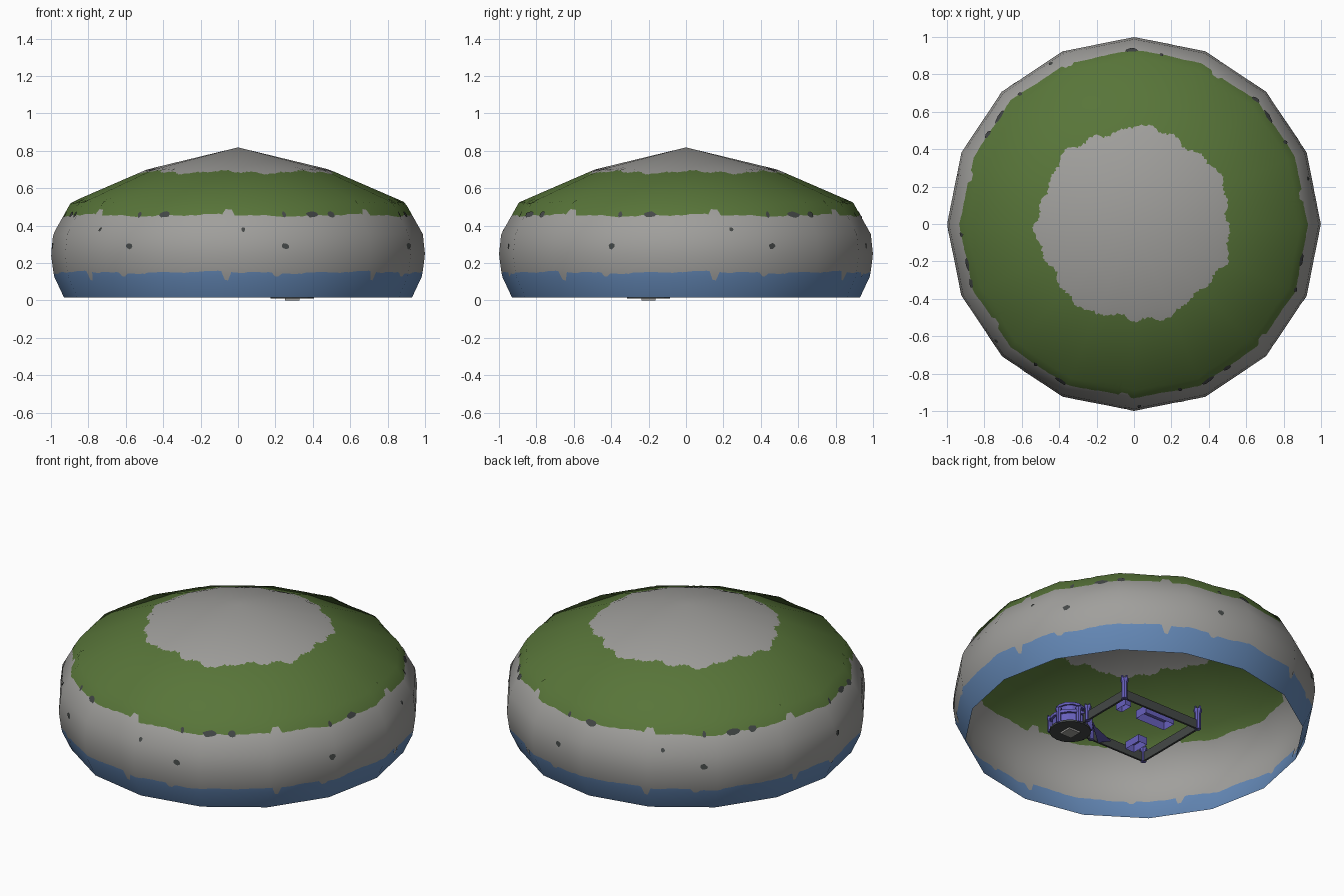
import bpy, bmesh, math, random
from mathutils import Vector, Matrix

if "Cube" in bpy.data.objects:
    bpy.data.objects.remove(bpy.data.objects["Cube"])

random.seed(4)

def mat(name, rgb):
    m = bpy.data.materials.new(name)
    m.diffuse_color = [((c / 255 + 0.055) / 1.055) ** 2.4 for c in rgb] + [1]
    m.use_nodes = True
    m.node_tree.nodes["Principled BSDF"].inputs["Base Color"].default_value = m.diffuse_color
    return m

BLUE = mat("water blue", (100, 136, 182))
GREY = mat("rock grey", (160, 159, 156))
GREEN = mat("grass green", (88, 117, 57))
DARK = mat("dark stone", (68, 72, 71))
PURPLE = mat("castle purple", (103, 96, 188))

def finish(bm, name, mats):
    me = bpy.data.meshes.new(name)
    bm.to_mesh(me)
    bm.free()
    ob = bpy.data.objects.new(name, me)
    bpy.context.collection.objects.link(ob)
    for m in mats:
        me.materials.append(m)
    return ob

# ---- island shell: 16-sided lathe, painted in uneven bands ----
PROF = [(0.93, 0.015), (0.984, 0.13), (1.0, 0.245), (0.988, 0.355),
        (0.893, 0.524), (0.487, 0.70), (0.0, 0.818)]
SEG = [Vector((b[1] - a[1], a[0] - b[0])).normalized() for a, b in zip(PROF, PROF[1:])]
NRM = [SEG[0]] + [(a + b).normalized() for a, b in zip(SEG, SEG[1:])] + [Vector((0, 1))]

def ring_dir(a):
    """Point on the unit 16-gon in direction a."""
    step = math.tau / 16
    f = a / step
    i = math.floor(f)
    p, q = [Vector((math.cos(k * step), math.sin(k * step))) for k in (i, i + 1)]
    return p.lerp(q, f - i)

def shell(a, z):
    """Surface point and smooth normal at angle a, height z."""
    d = ring_dir(a)
    for i in range(6):
        if z <= PROF[i + 1][1] or i == 5:
            t = min(1, (z - PROF[i][1]) / (PROF[i + 1][1] - PROF[i][1]))
            r = PROF[i][0] * (1 - t) + PROF[i + 1][0] * t
            n = NRM[i].lerp(NRM[i + 1], t)
            u = d.normalized()
            return (Vector((d.x * r, d.y * r, z)),
                    Vector((u.x * n.x, u.y * n.x, n.y)).normalized())

COLS = 336

def ragged(base, amp, notches=()):
    """Edge height per column; the pattern repeats seven times round."""
    n = COLS // 7
    noise = [random.uniform(-0.3, 0.3) * amp for _ in range(n)]
    out = []
    for c in range(COLS):
        a = math.tau * c / COLS
        h = base + amp * (0.6 * math.sin(7 * a + 1) + 0.4 * math.sin(21 * a)) + noise[c % n]
        for deg, depth, width in notches:
            d = (math.degrees(a) - deg + 25.71) % 51.43 - 25.71
            if abs(d) < width:
                h += depth
        out.append(h)
    return out

edges = [[0.015] * COLS,
         ragged(0.150, 0.008, [(-93.5, -0.045, 1.3), (-129, -0.02, 1)]),
         ragged(0.455, 0.008, [(-93, 0.03, 1.3)]),
         ragged(0.686, 0.011),
         [0.815] * COLS]
bm = bmesh.new()
normals, grid, bands = [], [], []
for b, sub in enumerate((5, 12, 10, 8)):
    for s in range(sub + (b == 3)):
        row = []
        for c in range(COLS):
            z = edges[b][c] + (edges[b + 1][c] - edges[b][c]) * s / sub
            p, n = shell(math.tau * c / COLS, z)
            row.append(bm.verts.new(p))
            normals.append(n)
        grid.append(row)
        bands.append((0, 1, 2, 1)[b])
apex = bm.verts.new((0, 0, 0.818))
normals.append(Vector((0, 0, 1)))
for r in range(len(grid)):
    for c in range(COLS):
        d = (c + 1) % COLS
        if r + 1 < len(grid):
            f = bm.faces.new((grid[r][c], grid[r][d], grid[r + 1][d], grid[r + 1][c]))
        else:
            f = bm.faces.new((grid[r][c], grid[r][d], apex))
        f.material_index = bands[r]
        f.smooth = True
island = finish(bm, "island_shell", [BLUE, GREY, GREEN])
island.data.normals_split_custom_set_from_vertices(normals)

# ---- dark stones: thin plates on the shell ----
bm = bmesh.new()

def stone(deg, z, w, h):
    vs = []
    for k in range(9):
        t = math.tau * k / 9
        j = random.uniform(0.8, 1.15)
        p, n = shell(math.radians(deg) + w * j * math.cos(t), z + h * j * math.sin(t))
        vs.append(bm.verts.new(p + n * 0.004))
    bm.faces.new(vs)

for k in range(7):
    stone(-75 + k * 51.43, 0.29, 0.02, 0.016)
for k in range(4):
    o = k * 102.86
    stone(-88.3 + o, 0.378, 0.012, 0.012)
    for deg, w in ((-115, 0.037), (-64.5, 0.045), (-74.5, 0.012), (-125, 0.012), (-160, 0.025)):
        if k < 3 or deg < -100:
            stone(deg + o, 0.457, w, 0.016)
finish(bm, "dark_stones", [DARK])

# ---- castle under the shell ----
def prim(name, m, parts):
    """parts: ('box', x,y,z, sx,sy,sz) or ('cyl', x,y,z, r1,r2,h, sides); z is the base."""
    bm = bmesh.new()
    for kind, x, y, z, *s in parts:
        T = Matrix.Translation((x, y, z + s[2] / 2))
        if kind == "box":
            bmesh.ops.create_cube(bm, size=1, matrix=T @ Matrix.Diagonal((*s[:3], 1)))
        else:
            bmesh.ops.create_cone(bm, cap_ends=True, segments=s[3], radius1=s[0],
                                  radius2=s[1], depth=s[2], matrix=T)
    return finish(bm, name, [m])

X0, X1, Y0, Y1, Z = -0.235, 0.29, -0.20, 0.265, 0.015
KEEP_R = 0.115

# courtyard walls, ending at the keep in the front right corner
prim("courtyard_walls", DARK, [
    ("box", (X0 + X1) / 2, Y1, Z, X1 - X0, 0.012, 0.055),
    ("box", X0, (Y0 + Y1) / 2, Z, 0.012, Y1 - Y0, 0.055),
    ("box", (X0 + X1 - KEEP_R) / 2, Y0, Z, X1 - X0 - KEEP_R, 0.012, 0.055),
    ("box", X1, (Y0 + KEEP_R + Y1) / 2, Z, 0.012, Y1 - Y0 - KEEP_R, 0.055)])

def tower(x, y, r, h):
    return [("cyl", x, y, Z, r, r, h * 0.7, 8),
            ("cyl", x, y, Z + h * 0.7, r, r * 1.35, h * 0.1, 8),
            ("cyl", x, y, Z + h * 0.8, r * 1.35, r * 1.35, h * 0.1, 8)] + [
            ("box", x + r * math.cos(t), y + r * math.sin(t), Z + h * 0.9, r * 0.5, r * 0.5, h * 0.1)
            for t in (0, math.pi / 2, math.pi, math.pi * 1.5)]

for i, (x, y) in enumerate(((X1, Y1), (X0, Y1), (X0, Y0))):
    prim(f"corner_tower_{i + 1}", PURPLE, tower(x, y, 0.017, 0.14 if i < 2 else 0.09))

# round keep, its turrets, floor and doorstep
prim("keep_floor", DARK, [("cyl", X1, Y0, 0.01, KEEP_R, KEEP_R, 0.012, 16)])
prim("keep_step", GREY, [("box", X1, Y0, 0.0, 0.075, 0.075, 0.01)])
prim("keep_body", PURPLE, [
    ("cyl", X1, Y0, 0.022, 0.10, 0.10, 0.05, 16),
    ("cyl", X1, Y0, 0.072, 0.115, 0.115, 0.018, 16),
    ("cyl", X1, Y0, 0.09, 0.07, 0.07, 0.05, 12),
    ("cyl", X1, Y0, 0.14, 0.08, 0.08, 0.015, 12)])
turrets = []
for k in range(6):
    t = math.tau * (k + 0.5) / 6 + math.radians(45)
    turrets += tower(X1 + 0.11 * math.cos(t), Y0 + 0.11 * math.sin(t), 0.014, 0.10)
prim("keep_turrets", PURPLE, turrets)
prim("gate_turrets", PURPLE, tower(X1, Y0 + 0.15, 0.016, 0.10) + tower(X1 - 0.15, Y0, 0.016, 0.10))

# triangular landing beside the keep
bm = bmesh.new()
bm.faces.new([bm.verts.new(p) for p in ((0.25, -0.06, Z), (0.045, -0.14, Z), (0.09, -0.2, Z))])
finish(bm, "keep_landing", [PURPLE])

# courtyard houses: hollow blocks without a floor
for name, x, y, sx, sy, h in (("great_hall", 0.0, 0.18, 0.20, 0.085, 0.05),
                              ("small_house", 0.225, 0.18, 0.04, 0.08, 0.035),
                              ("stable", -0.10, -0.10, 0.06, 0.11, 0.045)):
    ob = prim(name, PURPLE, [("box", x, y, Z, sx, sy, h)])
    bm = bmesh.new()
    bm.from_mesh(ob.data)
    floor = [f for f in bm.faces if f.normal.z < -0.9]
    bmesh.ops.delete(bm, geom=floor, context="FACES")
    bm.to_mesh(ob.data)
    bm.free()
